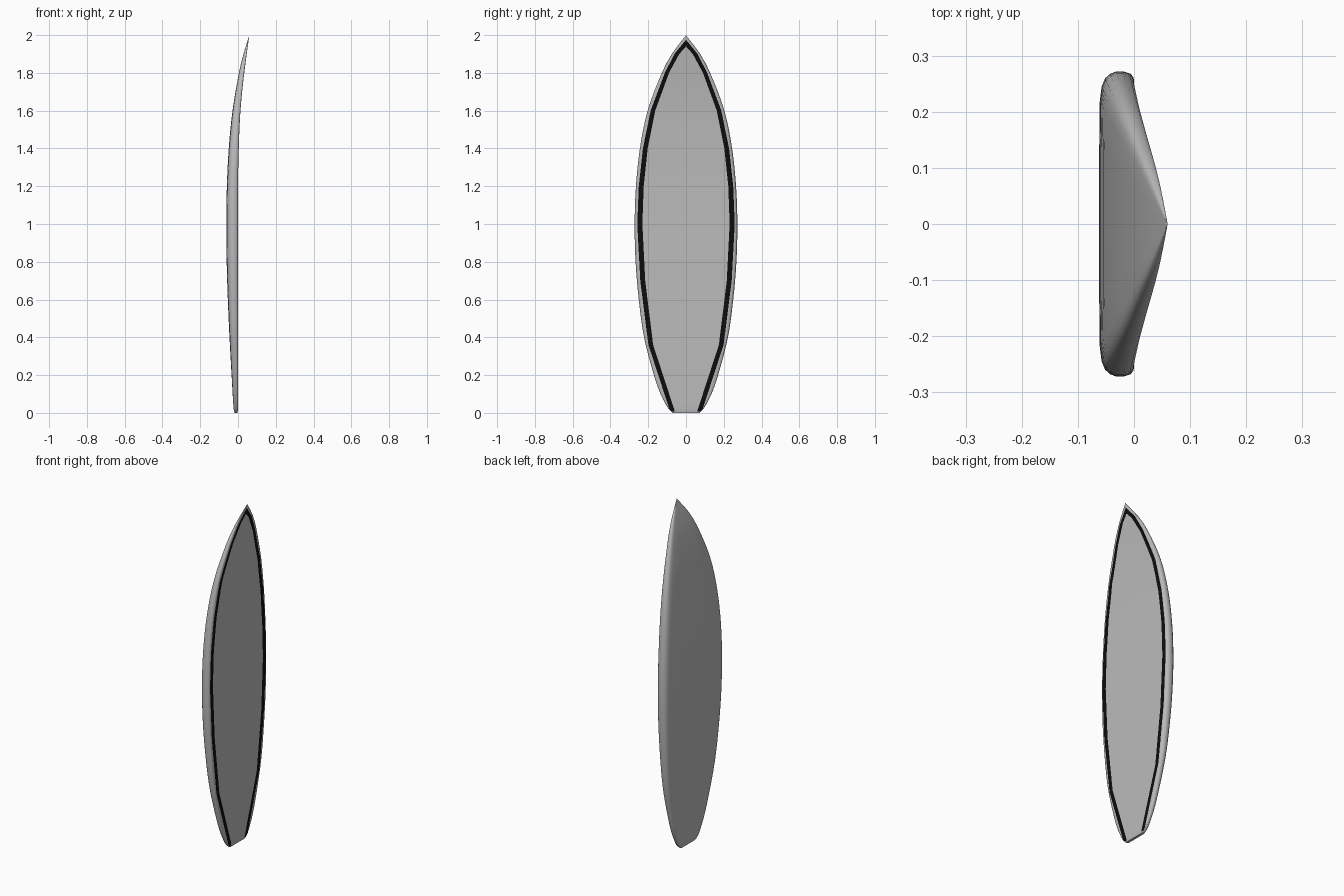
import bpy, bmesh

if "Cube" in bpy.data.objects:
    bpy.data.objects.remove(bpy.data.objects["Cube"])


def material(name, rgb):
    m = bpy.data.materials.new(name)
    m.diffuse_color = (*rgb, 1)
    m.use_nodes = True
    m.node_tree.nodes["Principled BSDF"].inputs["Base Color"].default_value = m.diffuse_color
    return m


def linear(table, z):
    for (a, va), (b, vb) in zip(table, table[1:]):
        if z <= b:
            return va + (vb - va) * (z - a) / (b - a)
    return table[-1][1]


def smooth(table, z):
    """Cubic interpolation through the (z, value) points."""
    n = len(table)

    def slope(i):
        a, b = table[max(i - 1, 0)], table[min(i + 1, n - 1)]
        return (b[1] - a[1]) / (b[0] - a[0])
    for i in range(n - 1):
        (a, va), (b, vb) = table[i], table[i + 1]
        if z <= b:
            h = b - a
            t = (z - a) / h
            return (va * (2*t**3 - 3*t*t + 1) + vb * (3*t*t - 2*t**3)
                    + h * slope(i) * (t**3 - 2*t*t + t) + h * slope(i + 1) * (t**3 - t*t))
    return table[-1][1]


# Outline half width, underside rocker and deck curve along the height
WIDTH = [(0, .07), (.02, .092), (.1, .135), (.2, .17), (.4, .222), (.6, .25), (.8, .267),
         (1, .272), (1.2, .265), (1.4, .244), (1.6, .203), (1.8, .128), (1.9, .075), (2, 0)]
ROCKER = [(0, -.003), (.02, 0), (.8, 0), (1.2, 0), (1.4, .004), (1.6, .013), (1.8, .033), (2, .06)]
DECK = [(0, -.018), (.02, -.023), (.2, -.034), (.4, -.045), (.6, -.054), (.8, -.06), (1, -.062),
        (1.2, -.059), (1.4, -.049), (1.6, -.029), (1.8, .005), (1.9, .029), (2, .06)]
# Stripe outer and inner half width
OUTER = [(0, .085), (.02, .088), (.36, .199), (.7, .242), (1, .258), (1.2, .25), (1.4, .228),
         (1.6, .187), (1.8, .112), (1.9, .061), (1.975, 0), (2, 0)]
INNER = [(0, .058), (.02, .063), (.36, .174), (.7, .216), (1, .231), (1.2, .224), (1.4, .203),
         (1.6, .163), (1.8, .09), (1.9, .036), (1.94, 0), (2, 0)]
# Rail section: (fraction of half width, fraction from underside to deck)
RAIL = [(.965, .02), (.985, .1), (1, .3), (1, .5), (.985, .68), (.955, .83),
        (.9, .93), (.8, .985), (.5, 1), (0, 1)]

stations = sorted({0, .008, .02, .05, .1, .36, 1.85, 1.94, 1.96, 1.975, 1.99, 2}
                  | {round(.15 + .05 * i, 2) for i in range(36)})

# Loft one half of the board, then mirror it
bm = bmesh.new()
rings = []
for z in stations:
    w, xb, xd = smooth(WIDTH, z), smooth(ROCKER, z), smooth(DECK, z)
    outer = min(linear(OUTER, z), .955 * w)
    inner = min(linear(INNER, z), outer)
    pts = [(xb, 0), (xb, inner), (xb, outer)]
    pts += [(xb + (xd - xb) * t, w * f) for f, t in RAIL]
    rings.append([bm.verts.new((x, y, z)) for x, y in pts])
for z, lo, hi in zip(stations, rings, rings[1:]):
    for k in range(len(lo) - 1):
        f = bm.faces.new((lo[k], lo[k + 1], hi[k + 1], hi[k]))
        f.material_index = 1 if k == 1 and z > .005 else 0
bm.faces.new(rings[0])
bmesh.ops.mirror(bm, geom=bm.verts[:] + bm.edges[:] + bm.faces[:], axis='Y', merge_dist=1e-5)
bmesh.ops.remove_doubles(bm, verts=bm.verts[:], dist=1e-5)
bmesh.ops.recalc_face_normals(bm, faces=bm.faces[:])

mesh = bpy.data.meshes.new("surfboard")
bm.to_mesh(mesh)
bm.free()
mesh.materials.append(material("board grey", (.5, .5, .5)))
mesh.materials.append(material("stripe black", (.004, .004, .004)))
board = bpy.data.objects.new("surfboard", mesh)
bpy.context.collection.objects.link(board)
bpy.context.view_layer.objects.active = board
board.select_set(True)
bpy.ops.object.shade_smooth_by_angle(angle=.9)
